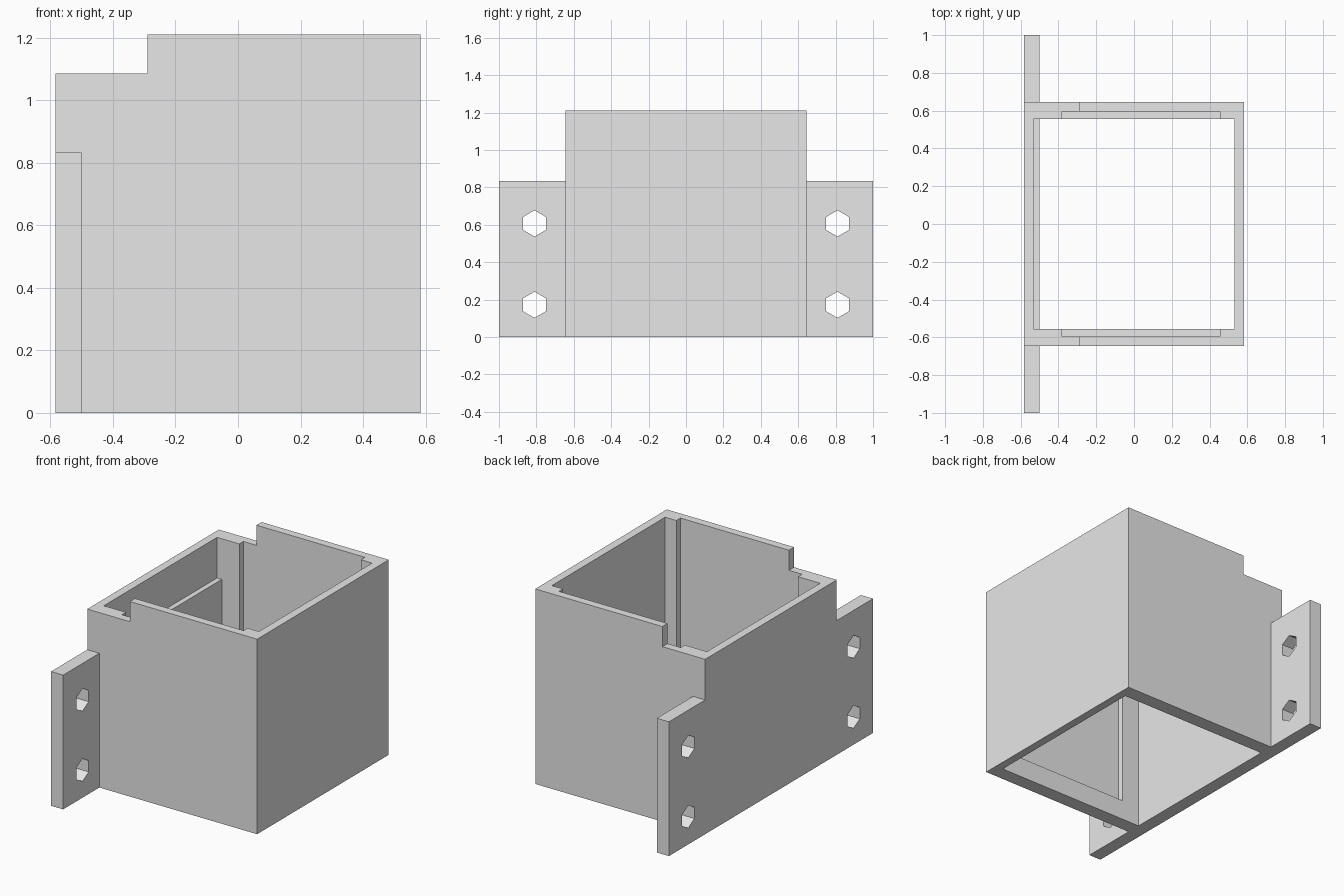
import bpy
import bmesh
from math import sin, cos, pi
from mathutils import Vector

default = bpy.data.objects.get("Cube")
if default:
    bpy.data.objects.remove(default, do_unlink=True)

# Single plain grey
grey = bpy.data.materials.new("plain grey")
grey.use_nodes = True
colour = (0.8, 0.8, 0.8, 1)
grey.diffuse_color = colour
grey.node_tree.nodes["Principled BSDF"].inputs["Base Color"].default_value = colour


def prism(name, outline, sweep):
    """Solid made by sweeping a flat outline along a vector."""
    bm = bmesh.new()
    face = bm.faces.new([bm.verts.new(p) for p in outline])
    swept = bmesh.ops.extrude_face_region(bm, geom=[face], use_keep_orig=True)
    moved = [v for v in swept["geom"] if isinstance(v, bmesh.types.BMVert)]
    bmesh.ops.translate(bm, vec=Vector(sweep), verts=moved)
    bmesh.ops.recalc_face_normals(bm, faces=bm.faces)
    mesh = bpy.data.meshes.new(name)
    bm.to_mesh(mesh)
    bm.free()
    mesh.materials.append(grey)
    obj = bpy.data.objects.new(name, mesh)
    bpy.context.collection.objects.link(obj)
    return obj


def box(name, x, y, z):
    corners = [(x[0], y[0], z[0]), (x[1], y[0], z[0]),
               (x[1], y[1], z[0]), (x[0], y[1], z[0])]
    return prism(name, corners, (0, 0, z[1] - z[0]))


def combine(target, other, operation):
    """Apply a boolean and drop the helper solid."""
    other.hide_render = True
    mod = target.modifiers.new(operation, "BOOLEAN")
    mod.operation = operation
    mod.solver = "EXACT"
    mod.object = other
    bpy.ops.object.select_all(action="DESELECT")
    target.select_set(True)
    bpy.context.view_layer.objects.active = target
    bpy.ops.object.modifier_apply(modifier=mod.name)
    bpy.data.objects.remove(other, do_unlink=True)


half_x, half_y = 0.583, 0.645
height, low_rim = 1.21, 1.085
plate_x, plate_top = -0.5, 0.833
over = 1.5  # cutters reach past the rim

# Outer shell: side profile with the lowered rim, swept front to back
profile = [(-half_x, 0), (half_x, 0), (half_x, height),
           (-0.29, height), (-0.29, low_rim), (-half_x, low_rim)]
housing = prism("mounting_box", [(x, -half_y, z) for x, z in profile],
                (0, 2 * half_y, 0))

# Mounting plate with flanges on both sides
combine(housing, box("plate", (-half_x, plate_x), (-1, 1), (0, plate_top)), "UNION")

# Open cavity; the plate leaves a ledge on the inside
inner_x, inner_y = 0.532, 0.555
combine(housing, box("cavity", (plate_x, inner_x), (-inner_y, inner_y), (-0.2, over)),
        "DIFFERENCE")
combine(housing, box("upper_cavity", (-inner_x, 0), (-inner_y, inner_y),
                     (plate_top, over)), "DIFFERENCE")

for side in (-1, 1):
    # Shallow slot in each side wall, open at the top
    ys = sorted((side * 0.4, side * 0.595))
    combine(housing, box("wall_slot", (-0.38, 0.455), ys, (0.125, over)), "DIFFERENCE")
    # Hexagonal bolt holes
    for z in (0.172, 0.607):
        hexagon = [(-0.8, side * 0.81 + 0.07 * sin(i * pi / 3), z + 0.07 * cos(i * pi / 3))
                   for i in range(6)]
        combine(housing, prism("bolt_hole", hexagon, (0.5, 0, 0)), "DIFFERENCE")

for poly in housing.data.polygons:
    poly.use_smooth = False
